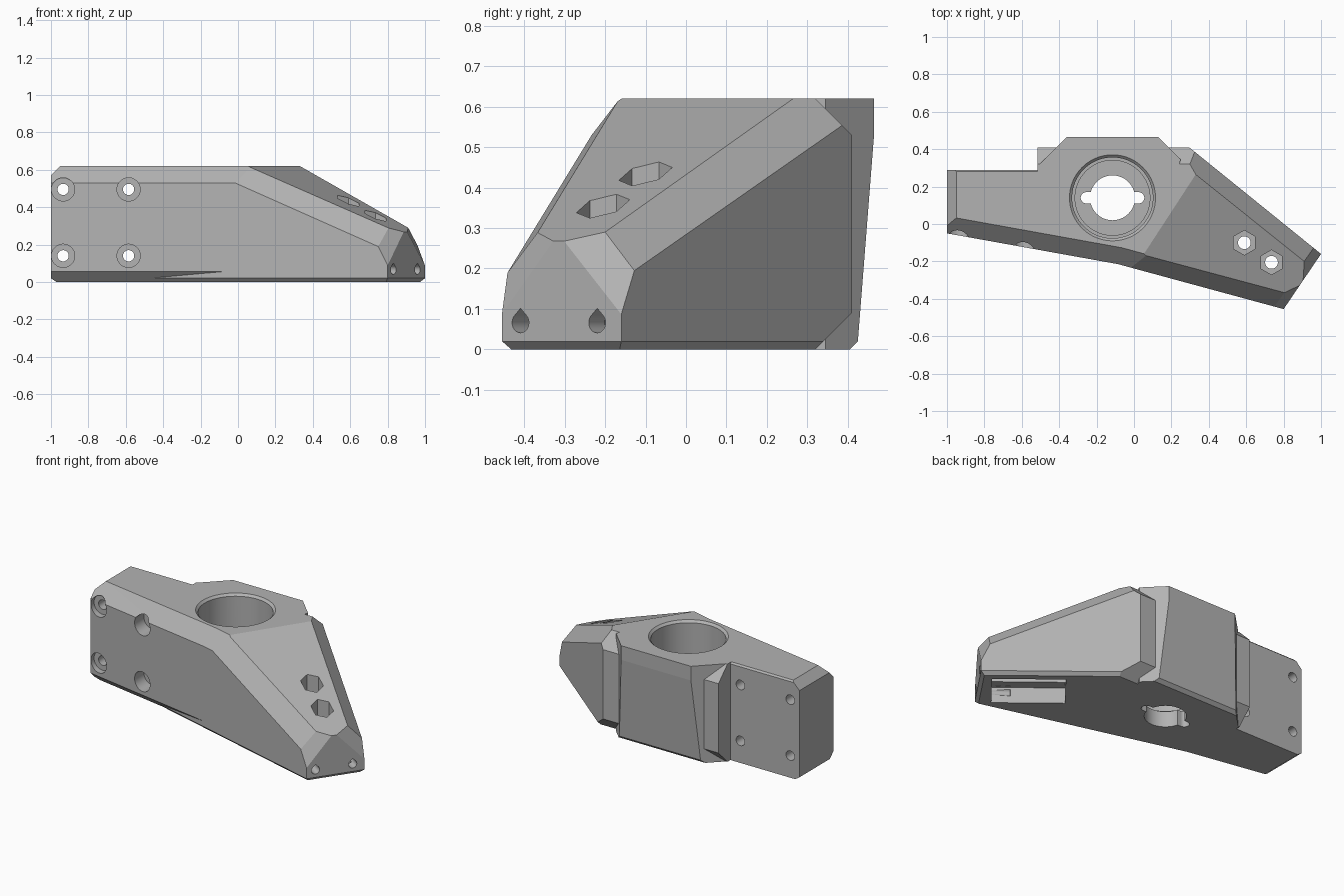
import bpy
import bmesh
from math import radians, atan2, pi
from mathutils import Vector, Matrix

cube = bpy.data.objects.get("Cube")
if cube:
    bpy.data.objects.remove(cube)

TOP = 0.62
grey = bpy.data.materials.new("matte grey")
grey.use_nodes = True
grey.diffuse_color = (0.45, 0.45, 0.45, 1)
grey.node_tree.nodes["Principled BSDF"].inputs["Base Color"].default_value = (0.45, 0.45, 0.45, 1)


def finish(bm, name):
    bmesh.ops.recalc_face_normals(bm, faces=bm.faces)
    mesh = bpy.data.meshes.new(name)
    bm.to_mesh(mesh)
    bm.free()
    mesh.materials.append(grey)
    obj = bpy.data.objects.new(name, mesh)
    bpy.context.scene.collection.objects.link(obj)
    return obj


def prism(outline):
    """Extrude a plan outline to the full height."""
    bm = bmesh.new()
    face = bm.faces.new([bm.verts.new((x, y, 0)) for x, y in outline])
    made = bmesh.ops.extrude_face_region(bm, geom=[face])
    bmesh.ops.translate(bm, vec=(0, 0, TOP),
                        verts=[v for v in made["geom"] if isinstance(v, bmesh.types.BMVert)])
    return bm


def chop(bm, a, b, c, inside):
    """Slice along the plane through three points, keeping the inside part."""
    a, b, c = Vector(a), Vector(b), Vector(c)
    normal = (b - a).cross(c - a).normalized()
    if normal.dot(Vector(inside) - a) > 0:
        normal.negate()
    bmesh.ops.bisect_plane(bm, geom=bm.verts[:] + bm.edges[:] + bm.faces[:], dist=1e-5,
                           plane_co=a, plane_no=normal, clear_outer=True)
    bmesh.ops.holes_fill(bm, edges=[e for e in bm.edges if e.is_boundary], sides=0)
    bmesh.ops.remove_doubles(bm, verts=bm.verts[:], dist=1e-5)


def chamfer(bm, a, b, z_wall, z_cap, inset, inside):
    """Chamfer the top or bottom rim above plan edge a-b (anticlockwise)."""
    a, b = Vector(a), Vector(b)
    d = (b - a).normalized()
    c = a + Vector((-d.y, d.x)) * inset
    chop(bm, (*a, z_wall), (*b, z_wall), (*c, z_cap), inside)


def boolean(target, tool, operation):
    mod = target.modifiers.new("cut", 'BOOLEAN')
    mod.operation = operation
    mod.solver = 'EXACT'
    mod.object = tool
    tool.hide_render = True
    bpy.context.view_layer.objects.active = target
    bpy.ops.object.modifier_apply(modifier=mod.name)
    bpy.data.objects.remove(tool)


# Left arm with the mounting plate
core = (-0.3, 0.1, 0.3)
arm = [(-1, -0.05), (0, -0.23), (0, 0.29), (-1, 0.29)]
bm = prism(arm)
chamfer(bm, arm[0], arm[1], 0.53, TOP, 0.09, core)
chamfer(bm, arm[0], arm[1], 0.055, 0, 0.055, core)
chamfer(bm, arm[2], arm[3], 0.61, TOP, 0.01, core)
chamfer(bm, arm[3], arm[0], 0.57, TOP, 0.05, core)
chamfer(bm, arm[3], arm[0], 0.02, 0, 0.03, core)
body = finish(bm, "bracket_body")

# Sloping nose with its faceted end
core = (0.1, 0.0, 0.3)
nose = [(-0.515, -0.098), (0.8, -0.455), (1, -0.16), (0.295, 0.41), (-0.515, 0.41)]
bm = prism(nose)
slope_a, slope_b, slope_c = (0.05, -0.165, TOP), (0.33, 0.265, TOP), (0.91, -0.2, 0.29)
chamfer(bm, nose[0], nose[1], 0.53, TOP, 0.09, core)
for i in range(3):
    chamfer(bm, nose[i], nose[i + 1], 0.02, 0, 0.02, core)
chamfer(bm, nose[3], nose[4], 0.53, TOP, 0.09, core)
chamfer(bm, nose[3], nose[4], 0.09, 0, 0.09, core)
chop(bm, slope_a, slope_b, slope_c, core)
chop(bm, (-0.03, -0.234, 0.53), (0.75, -0.441, 0.19), slope_a, core)
chop(bm, slope_c, slope_b, (0.96, -0.128, 0.195), core)
chop(bm, (0.8, -0.45, 0.1), (0.75, -0.441, 0.19), (0.8, -0.37, 0.288), core)
chop(bm, (0.993, -0.17, 0.1), (0.96, -0.128, 0.195), slope_c, core)
boolean(body, finish(bm, "nose"), 'UNION')

# Tapered boss behind the bore
core = (-0.1, 0.25, 0.3)
boss = [(-0.4, 0.2), (0.2, 0.2), (0.25, 0.345), (0.13, 0.465), (-0.36, 0.465), (-0.51, 0.315)]
bm = prism(boss)
chop(bm, (0, 0.465, 0.53), (1, 0.465, 0.53), (0, 0.425, 0.02), core)
chop(bm, (0, 0.425, 0.02), (1, 0.425, 0.02), (0, 0.405, 0), core)
boolean(body, finish(bm, "boss"), 'UNION')


def cut_round(start, end, r1, r2=None, sides=96):
    """Remove a cylinder or cone running from start to end."""
    start, end = Vector(start), Vector(end)
    axis = end - start
    bm = bmesh.new()
    bmesh.ops.create_cone(bm, cap_ends=True, segments=sides, radius1=r1,
                          radius2=r1 if r2 is None else r2, depth=axis.length)
    turn = Vector((0, 0, 1)).rotation_difference(axis).to_matrix().to_4x4()
    bm.transform(Matrix.Translation((start + end) / 2) @ turn)
    boolean(body, finish(bm, "round_cutter"), 'DIFFERENCE')


def cut_box(center, size, turn=Matrix()):
    bm = bmesh.new()
    bmesh.ops.create_cube(bm, size=1)
    bm.transform(Matrix.Translation(center) @ turn @ Matrix.Diagonal((*size, 1)))
    boolean(body, finish(bm, "box_cutter"), 'DIFFERENCE')


# Large stepped bore with an eared through hole
bx, by = -0.115, 0.14
cut_round((bx, by, 0.15), (bx, by, 0.7), 0.216, sides=128)
cut_round((bx, by, TOP - 0.016), (bx, by, TOP + 0.004), 0.214, 0.234, 128)
cut_round((bx, by, 0.1), (bx, by, 0.2), 0.2, sides=128)
cut_round((bx, by, -0.1), (bx, by, 0.2), 0.12)
cut_box((bx, by, 0.05), (0.28, 0.06, 0.3))
for side in (-1, 1):
    cut_round((bx + side * 0.14, by, -0.1), (bx + side * 0.14, by, 0.2), 0.03)

# Counterbored mounting holes through the left arm
for x in (-0.935, -0.585):
    for z in (0.14, 0.495):
        cut_round((x, -0.4, z), (x, 0.5, z), 0.03)
        cut_round((x, -0.4, z), (x, -0.02, z), 0.062)

# Rail slot under the nose
yaw = Matrix.Rotation(atan2(-0.57, 0.705), 4, 'Z')
cut_box((0.665, -0.14, 0), (0.42, 0.27, 0.2), yaw)
cut_box((0.665, -0.14, 0), (0.42, 0.14, 0.28), yaw)

# Hexagonal nut pockets in the slope
for x, y, floor in ((0.59, -0.1, 0.34), (0.735, -0.205, 0.26)):
    cut_round((x, y, floor), (x, y, 0.7), 0.066, sides=6)
    cut_round((x, y, 0.05), (x, y, floor + 0.05), 0.034)

# Teardrop holes in the end face
normal = Vector((0.295, -0.2, 0)).normalized()
heading = Matrix.Rotation(atan2(normal.y, normal.x), 4, 'Z')
for x, y in ((0.832, -0.41), (0.96, -0.22)):
    mouth = Vector((x, y, 0.066))
    cut_round(mouth - normal * 0.2, mouth + normal * 0.1, 0.025)
    cut_box(mouth - normal * 0.05 + Vector((0, 0, 0.0177)), (0.3, 0.025, 0.025),
            heading @ Matrix.Rotation(pi / 4, 4, 'X'))

# Smooth bores, crisp facets
bpy.ops.object.select_all(action='DESELECT')
body.select_set(True)
bpy.context.view_layer.objects.active = body
bpy.ops.object.shade_smooth_by_angle(angle=radians(4.2))
